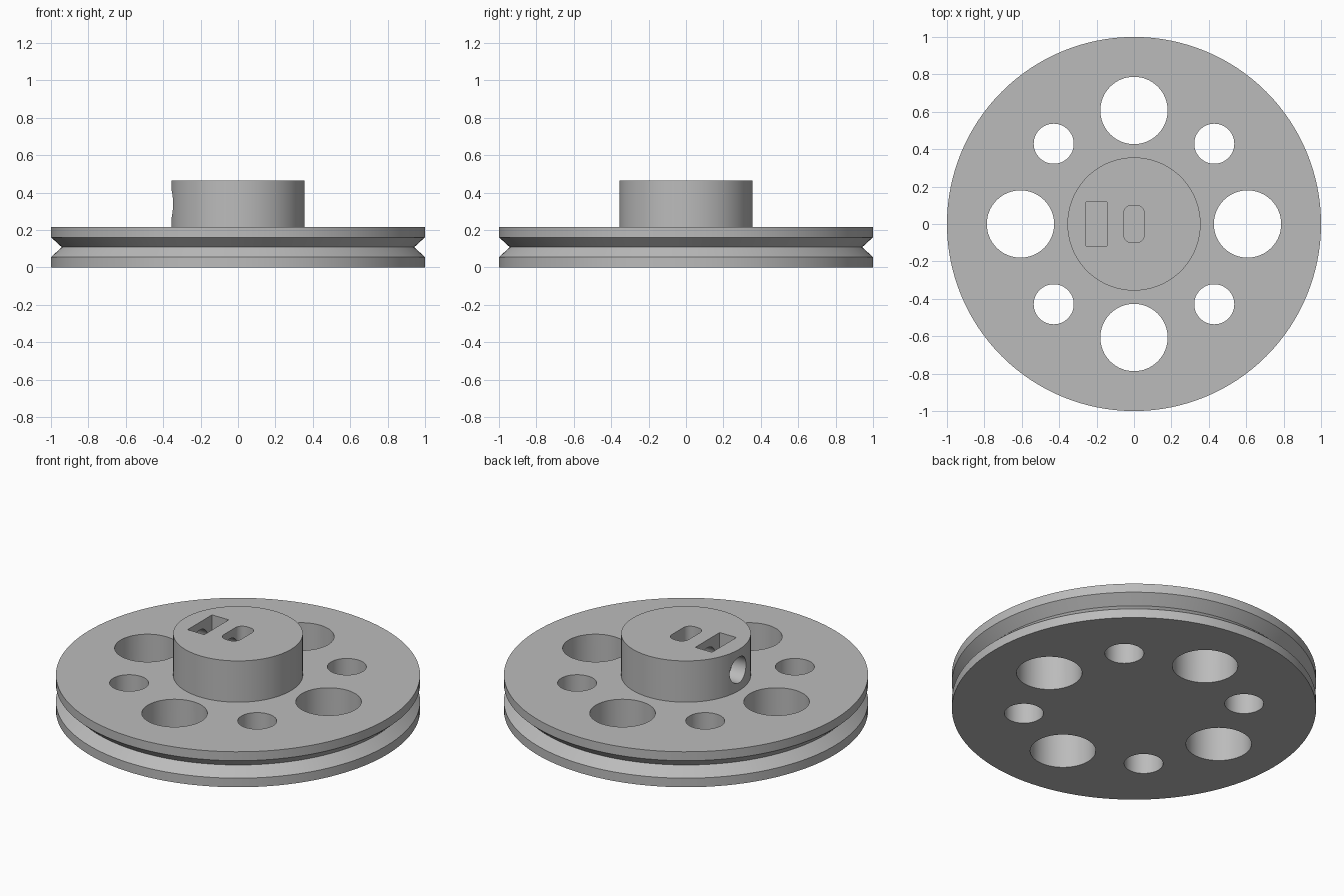
import bpy, bmesh, math

if "Cube" in bpy.data.objects:
    bpy.data.objects.remove(bpy.data.objects["Cube"], do_unlink=True)

grey = bpy.data.materials.new("grey plastic")
grey.use_nodes = True
colour = (0.5, 0.5, 0.5, 1)
grey.diffuse_color = colour
grey.node_tree.nodes["Principled BSDF"].inputs["Base Color"].default_value = colour


def circle(radius, count):
    return [(radius * math.cos(math.tau * i / count),
             radius * math.sin(math.tau * i / count)) for i in range(count)]


def rounded_rect(half_x, half_y, r, steps=8):
    points = []
    for k, (sx, sy) in enumerate([(1, 1), (-1, 1), (-1, -1), (1, -1)]):
        for i in range(steps + 1):
            a = math.pi / 2 * (k + i / steps)
            points.append((sx * (half_x - r) + r * math.cos(a),
                           sy * (half_y - r) + r * math.sin(a)))
    return points


def loft(name, rings):
    """Skin a stack of equal-length rings and cap both ends."""
    bm = bmesh.new()
    loops = [[bm.verts.new(p) for p in ring] for ring in rings]
    n = len(loops[0])
    for low, high in zip(loops, loops[1:]):
        for i in range(n):
            j = (i + 1) % n
            bm.faces.new((low[i], low[j], high[j], high[i]))
    bm.faces.new(loops[0][::-1])
    bm.faces.new(loops[-1])
    bmesh.ops.recalc_face_normals(bm, faces=bm.faces)
    mesh = bpy.data.meshes.new(name)
    bm.to_mesh(mesh)
    bm.free()
    obj = bpy.data.objects.new(name, mesh)
    bpy.context.collection.objects.link(obj)
    mesh.materials.append(grey)
    return obj


def prism(name, outline, x, y, bottom, top):
    return loft(name, [[(x + px, y + py, z) for px, py in outline] for z in (bottom, top)])


# Grooved rim, disc and hub as one turned body
profile = [(1, 0), (1, 0.055), (0.942, 0.108), (1, 0.161), (1, 0.215),
           (0.356, 0.215), (0.356, 0.465)]
pulley = loft("pulley_wheel", [[(x, y, z) for x, y in circle(r, 128)] for r, z in profile])

# Alternating large and small holes through the disc
cutters = []
for k in range(8):
    distance, radius = (0.607, 0.18) if k % 2 == 0 else (0.607, 0.107)
    a = k * math.pi / 4
    cutters.append(prism("disc_hole", circle(radius, 64),
                         distance * math.cos(a), distance * math.sin(a), -0.1, 0.3))

# Shaft slot and nut slot in the hub
cutters.append(prism("shaft_slot", rounded_rect(0.056, 0.1, 0.045), 0, 0, 0.215, 0.6))
nut = [(0.056, 0.117), (-0.056, 0.117), (-0.056, -0.117), (0.056, -0.117)]
cutters.append(prism("nut_slot", nut, -0.2, 0, 0.215, 0.6))

# Set screw hole from the hub's right side to the shaft slot
cutters.append(loft("screw_hole", [[(x, y, 0.34 + z) for y, z in circle(0.078, 48)]
                                   for x in (-0.5, 0)]))

bpy.context.view_layer.objects.active = pulley
pulley.select_set(True)
for cutter in cutters:
    cutter.hide_render = True
    mod = pulley.modifiers.new(cutter.name, "BOOLEAN")
    mod.operation = "DIFFERENCE"
    mod.solver = "EXACT"
    mod.object = cutter
    bpy.ops.object.modifier_apply(modifier=mod.name)
    bpy.data.objects.remove(cutter, do_unlink=True)

bpy.ops.object.shade_smooth_by_angle(angle=math.radians(30))
